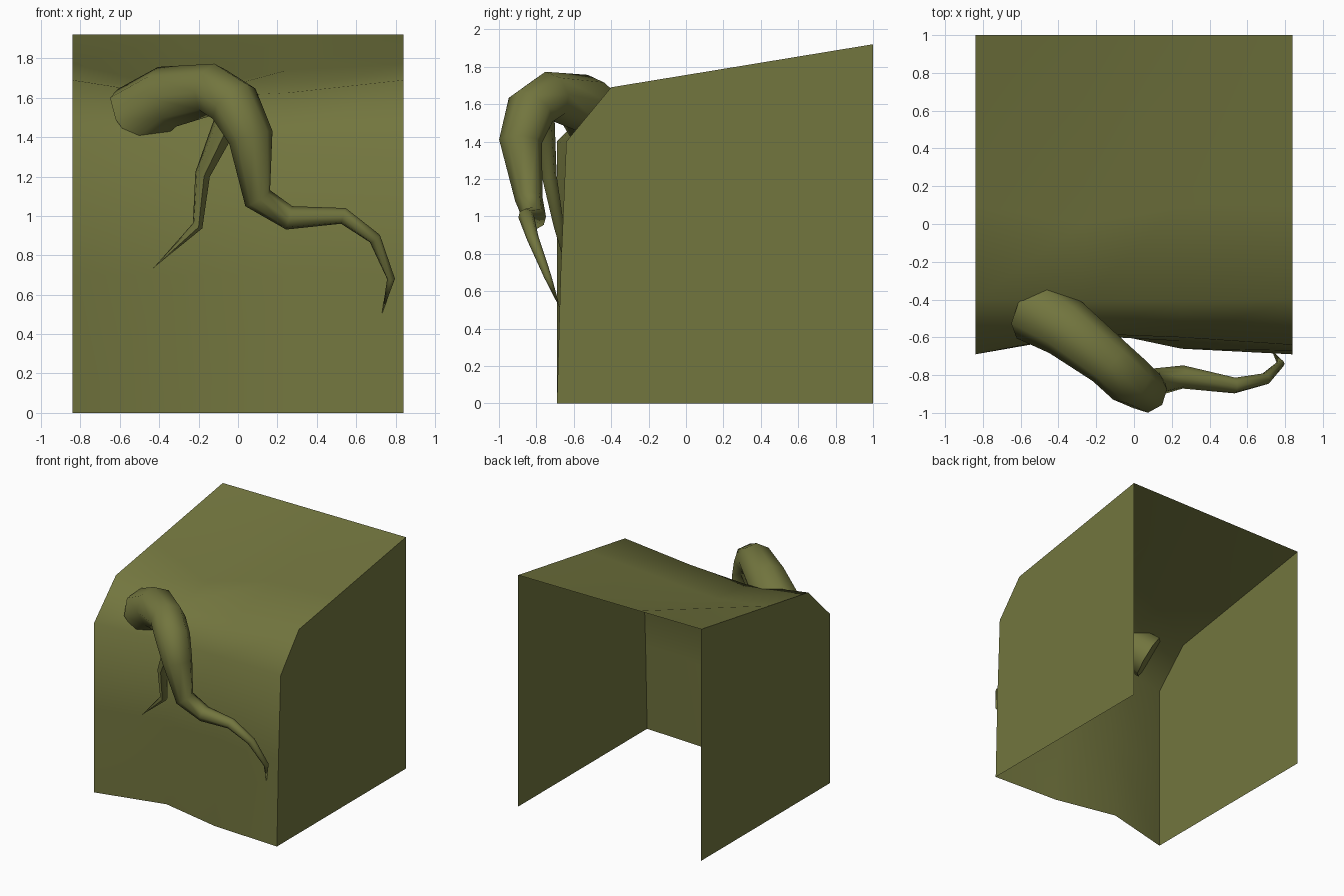
import bpy, bmesh, math
from mathutils import Vector

if "Cube" in bpy.data.objects:
    bpy.data.objects.remove(bpy.data.objects["Cube"])

olive = bpy.data.materials.new("olive_green")
olive.diffuse_color = (0.17, 0.18, 0.049, 1)
olive.use_nodes = True
olive.node_tree.nodes["Principled BSDF"].inputs["Base Color"].default_value = olive.diffuse_color


def finish(name, bm, angle):
    me = bpy.data.meshes.new(name)
    bm.to_mesh(me)
    bm.free()
    me.materials.append(olive)
    ob = bpy.data.objects.new(name, me)
    bpy.context.collection.objects.link(ob)
    bpy.ops.object.select_all(action='DESELECT')
    ob.select_set(True)
    bpy.context.view_layer.objects.active = ob
    bpy.ops.object.shade_smooth_by_angle(angle=math.radians(angle))
    return ob


# Cliff block: uneven front, bevelled brow and sagging top; open back and base
xs = (-0.84, -0.27, 0.25, 0.84)
rows = [  # (y, z) for each column, from the foot up to the back edge
    [(-0.69, 0), (-0.55, 0), (-0.66, 0), (-0.69, 0)],
    [(-0.69, 0.7), (-0.59, 0.7), (-0.62, 0.7), (-0.67, 0.7)],
    [(-0.69, 1.4), (-0.58, 1.38), (-0.60, 1.38), (-0.64, 1.4)],
    [(-0.40, 1.69), (-0.41, 1.60), (-0.41, 1.625), (-0.40, 1.69)],
    [(0.10, 1.772), (0.0, 1.64), (0.10, 1.74), (0.10, 1.772)],
    [(1.0, 1.92)] * 4,
]
bm = bmesh.new()
grid = [[bm.verts.new((x, y, z)) for x, (y, z) in zip(xs, row)] for row in rows]
for a, b in zip(grid, grid[1:]):
    for i in range(3):
        bm.faces.new((a[i], a[i + 1], b[i + 1], b[i]))
# Side walls
for col, sign in ((0, -1), (3, 1)):
    loop = [r[col] for r in grid] + [bm.verts.new((xs[col], 1.0, 0))]
    bm.faces.new(loop if sign > 0 else loop[::-1])
finish("cliff_block", bm, 55)


# Tapered tube through (x, y, z, radius) points, ending in a point
def root(name, pts, sides=8):
    bm = bmesh.new()
    c = [Vector(p[:3]) for p in pts]
    n = len(pts)
    rings = []
    u = Vector((0, 0, 1))
    for i in range(n - 1):
        d = (c[i + 1] - c[i]).normalized()
        if i:
            d = (d + (c[i] - c[i - 1]).normalized()).normalized()
        u = (u - d * u.dot(d)).normalized()
        v = d.cross(u)
        ring = []
        for k in range(sides):
            t = 2 * math.pi * k / sides
            ring.append(bm.verts.new(c[i] + (u * math.cos(t) + v * math.sin(t)) * pts[i][3]))
        rings.append(ring)
    tip = bm.verts.new(c[-1])
    for k in range(sides):
        j = (k + 1) % sides
        for a, b in zip(rings, rings[1:]):
            bm.faces.new((a[k], a[j], b[j], b[k]))
        bm.faces.new((rings[-1][k], rings[-1][j], tip))
    bm.faces.new(rings[0][::-1])
    bmesh.ops.recalc_face_normals(bm, faces=bm.faces)
    return finish(name, bm, 60)


# Main root arching out of the brow and down the front
root("main_root", [
    (-0.53, -0.45, 1.49, 0.18), (-0.36, -0.55, 1.605, 0.16),
    (-0.13, -0.73, 1.64, 0.135), (-0.02, -0.83, 1.57, 0.135),
    (0.065, -0.885, 1.40, 0.115), (0.10, -0.84, 1.09, 0.075),
    (0.26, -0.81, 0.99, 0.062), (0.535, -0.855, 1.0, 0.042),
    (0.695, -0.82, 0.885, 0.032), (0.777, -0.74, 0.68, 0.02),
    (0.73, -0.67, 0.50, 0.0)])

# Thin side root dropping from under the arch
root("side_root", [
    (-0.04, -0.77, 1.52, 0.07), (-0.18, -0.73, 1.21, 0.04),
    (-0.205, -0.68, 0.95, 0.028), (-0.43, -0.645, 0.735, 0.0)], 6)
